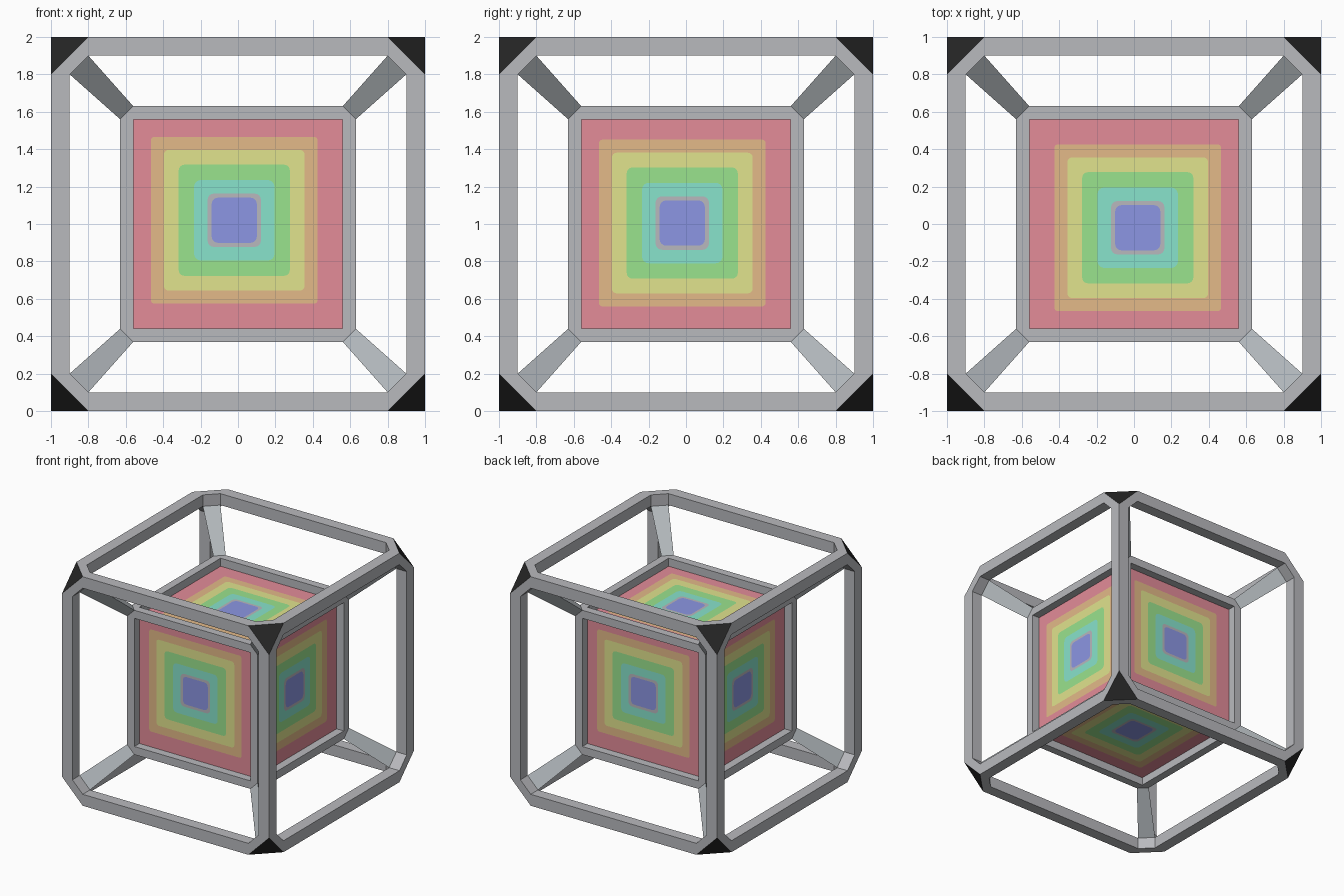
import bpy, bmesh, math
from itertools import product, permutations
from mathutils import Vector

if "Cube" in bpy.data.objects:
    bpy.data.objects.remove(bpy.data.objects["Cube"])


def material(name, rgb):
    m = bpy.data.materials.new(name)
    lin = [((c / 255 + 0.055) / 1.055) ** 2.4 for c in rgb]
    m.diffuse_color = (*lin, 1)
    m.use_nodes = True
    m.node_tree.nodes["Principled BSDF"].inputs["Base Color"].default_value = m.diffuse_color
    return m


GREY = material("frame grey", (185, 186, 190))
STRUT = material("strut grey", (179, 185, 189))
BLACK = material("corner black", (38, 38, 38))
RED = material("panel red", (227, 140, 153))
ORANGE = material("panel orange", (227, 186, 136))
YELLOW = material("panel yellow", (225, 227, 141))
GREEN = material("panel green", (154, 227, 141))
CYAN = material("panel cyan", (136, 227, 204))
RING = material("ring grey", (184, 184, 190))
BLUE = material("panel blue", (140, 150, 227))

SIGNS = list(product((-1, 1), repeat=3))


def finish(name, bm, mats, dissolve=True):
    bmesh.ops.remove_doubles(bm, verts=bm.verts, dist=1e-5)
    bmesh.ops.recalc_face_normals(bm, faces=bm.faces)
    if dissolve:
        bmesh.ops.dissolve_limit(bm, angle_limit=0.01, verts=bm.verts,
                                 edges=bm.edges, delimit={'MATERIAL'})
    me = bpy.data.meshes.new(name)
    bm.to_mesh(me)
    bm.free()
    for m in mats:
        me.materials.append(m)
    ob = bpy.data.objects.new(name, me)
    ob.location.z = 1
    bpy.context.collection.objects.link(ob)


def hull(bm, pts, drop=None):
    """Convex solid through pts; faces matching drop are left open."""
    sub = bmesh.new()
    for p in {tuple(round(c, 5) for c in p) for p in pts}:
        sub.verts.new(p)
    bmesh.ops.convex_hull(sub, input=sub.verts)
    if drop:
        dead = [f for f in sub.faces if drop(f)]
        bmesh.ops.delete(sub, geom=dead, context='FACES')
    tmp = bpy.data.meshes.new("tmp")
    sub.to_mesh(tmp)
    sub.free()
    bm.from_mesh(tmp)
    bpy.data.meshes.remove(tmp)


def corner(sign, *triple):
    return [tuple(s * c for s, c in zip(sign, p)) for p in set(permutations(triple))]


def cube_frame(name, h, w, c, cap_mat):
    """Square beams (width w) along a cube of half size h, corners cut by c."""
    bm = bmesh.new()
    a, e = h - w, h - c

    def on_end(f, i):
        return any(all(abs(v.co[i] - s * e) < 1e-4 for v in f.verts) for s in (-1, 1))
    # corner hubs
    for s in SIGNS:
        pts = corner(s, h, h, e) + corner(s, h, a, e) + corner(s, a, a, e)
        hull(bm, pts, lambda f: any(on_end(f, i) for i in range(3)))
    # cut corner triangles
    for f in bm.faces:
        if all(abs(sum(map(abs, v.co)) - (3 * h - c)) < 1e-4 for v in f.verts):
            f.material_index = 1
    # beams
    for ax in range(3):
        for s1, s2 in product((-1, 1), repeat=2):
            pts = []
            for t, p, q in product((-e, e), (a, h), (a, h)):
                v = [s1 * p, s2 * q]
                v.insert(ax, t)
                pts.append(v)
            hull(bm, pts, lambda f: on_end(f, ax))
    finish(name, bm, [GREY, cap_mat])


# Frames and struts
H, W, C = 1.0, 0.1, 0.2
h, w = 0.63, 0.07
cube_frame("outer_frame", H, W, C, BLACK)
cube_frame("inner_frame", h, w, w, GREY)
bm = bmesh.new()
for s in SIGNS:
    hull(bm, corner(s, H - W, H - W, H - C) + corner(s, h, h, h - w))
finish("corner_struts", bm, [STRUT])

# Coloured panels: half size, corner radius, colour of each nested square
D = h - w
LAYERS = [(D, 0.0, RED), (0.446, 0.02, ORANGE), (0.376, 0.025, YELLOW),
          (0.297, 0.03, GREEN), (0.215, 0.035, CYAN), (0.143, 0.035, RING),
          (0.121, 0.035, BLUE)]
# Sides: right-hand axis, up axis, pattern offset
SIDES = {
    "front": ((1, 0, 0), (0, 0, 1), (-0.02, 0.02)),
    "back": ((-1, 0, 0), (0, 0, 1), (-0.02, 0.02)),
    "right": ((0, 1, 0), (0, 0, 1), (-0.02, 0.005)),
    "left": ((0, -1, 0), (0, 0, 1), (-0.02, 0.005)),
    "top": ((1, 0, 0), (0, 1, 0), (0.02, -0.02)),
    "bottom": ((1, 0, 0), (0, -1, 0), (0.0, 0.0)),
}


def rounded_square(half, r, steps=4):
    for q in range(4):
        mid = math.pi / 4 + q * math.pi / 2
        cx = math.copysign(half - r, math.cos(mid))
        cy = math.copysign(half - r, math.sin(mid))
        for k in range(steps + 1):
            t = (q + k / steps) * math.pi / 2
            yield cx + r * math.cos(t), cy + r * math.sin(t)


# One closed core cube whose sides are divided into flat coloured bands
bm = bmesh.new()
for u, v, (ou, ov) in SIDES.values():
    u, v = Vector(u), Vector(v)
    n = u.cross(v)
    prev = None
    for i, (half, r, _) in enumerate(LAYERS):
        k = 1 if i else 0
        ring = [bm.verts.new(u * (x + ou * k) + v * (y + ov * k) + n * D)
                for x, y in rounded_square(half, r)]
        if prev:
            for a in range(len(ring)):
                b = (a + 1) % len(ring)
                f = bm.faces.new((prev[a], prev[b], ring[b], ring[a]))
                f.material_index = i - 1
        prev = ring
    bm.faces.new(prev).material_index = len(LAYERS) - 1
finish("core_cube", bm, [m for _, _, m in LAYERS], dissolve=False)
